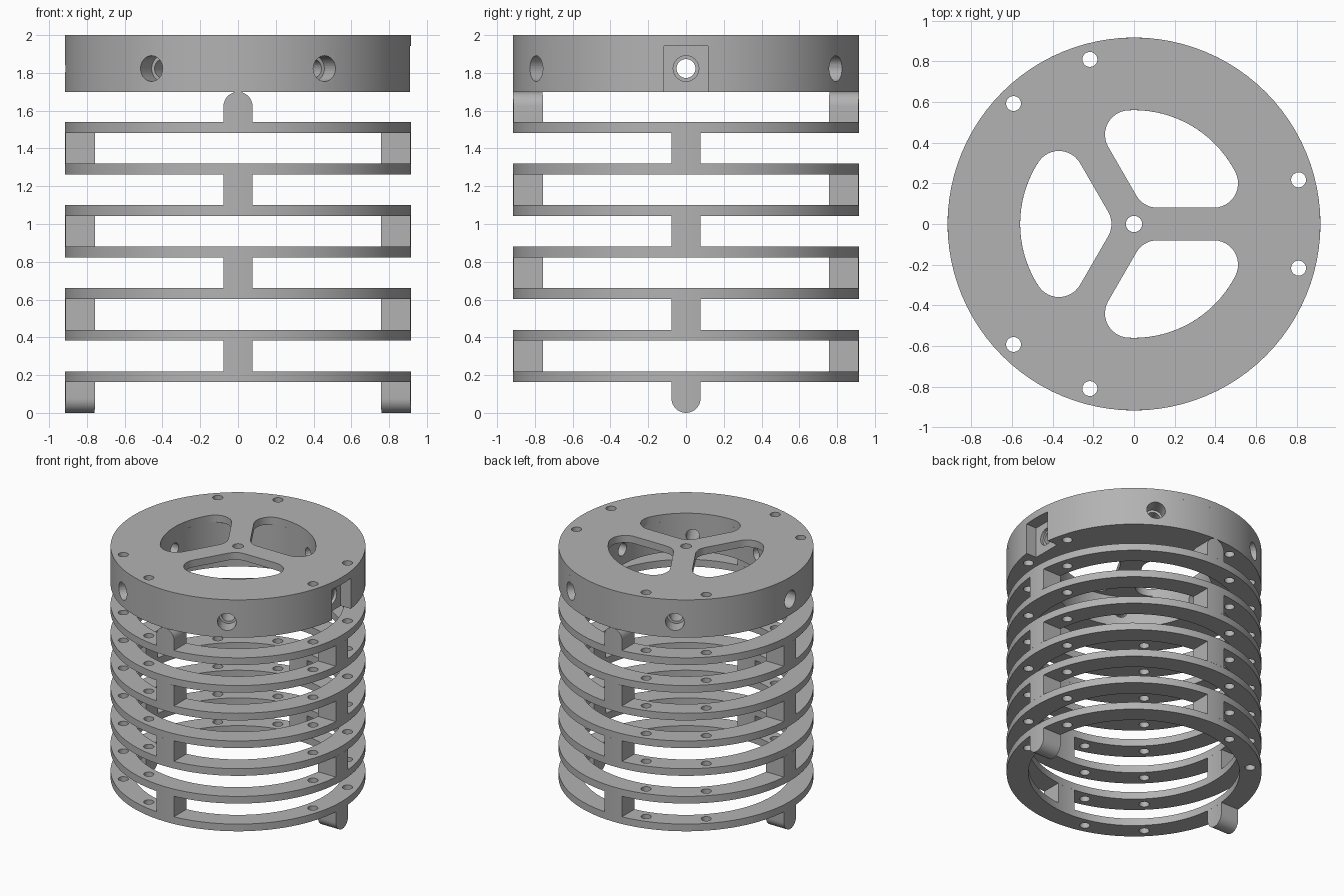
import bpy, bmesh
from math import sin, cos, sqrt, asin, radians, pi
from mathutils import Matrix, Vector

cube = bpy.data.objects.get("Cube")
if cube:
    bpy.data.objects.remove(cube)

R, R_IN = 0.917, 0.76          # ring radii
CORE = 0.56                    # cap cavity radius
T, PITCH, FOOT = 0.057, 0.22, 0.163
HALF = 0.077                   # half width of a post
CAP_Z, HOLE_Z = 1.70, 1.823

grey = bpy.data.materials.new("plain_grey")
grey.use_nodes = True
colour = (0.45, 0.45, 0.45, 1)
grey.diffuse_color = colour
grey.node_tree.nodes["Principled BSDF"].inputs["Base Color"].default_value = colour


def finish(name, bm, smooth=True):
    bmesh.ops.recalc_face_normals(bm, faces=bm.faces[:])
    mesh = bpy.data.meshes.new(name)
    bm.to_mesh(mesh)
    bm.free()
    mesh.materials.append(grey)
    ob = bpy.data.objects.new(name, mesh)
    bpy.context.collection.objects.link(ob)
    if smooth:
        shade(ob)
    return ob


def shade(ob):
    bpy.ops.object.select_all(action='DESELECT')
    ob.select_set(True)
    bpy.context.view_layer.objects.active = ob
    bpy.ops.object.shade_smooth_by_angle(angle=radians(30))


def arc(cx, cy, r, a, b, n):
    return [(cx + r * cos(radians(a + (b - a) * i / n)),
             cy + r * sin(radians(a + (b - a) * i / n))) for i in range(n + 1)]


def circle(r, n, cx=0, cy=0):
    return arc(cx, cy, r, 0, 360, n)[:-1]


def slab(name, loops, z, height):
    """Extrude an outline with holes into a solid plate."""
    bm = bmesh.new()
    for pts in loops:
        vs = [bm.verts.new((x, y, z)) for x, y in pts]
        for i, v in enumerate(vs):
            bm.edges.new((vs[i - 1], v))
    bmesh.ops.triangle_fill(bm, use_beauty=True, edges=bm.edges[:], normal=(0, 0, 1))
    res = bmesh.ops.extrude_face_region(bm, geom=bm.faces[:], use_keep_orig=True)
    top = [g for g in res["geom"] if isinstance(g, bmesh.types.BMVert)]
    bmesh.ops.translate(bm, verts=top, vec=(0, 0, height))
    return finish(name, bm)


# Six small vertical holes shared by every layer
bolt_holes = [circle(0.037, 20, 0.838 * cos(radians(a + s)), 0.838 * sin(radians(a + s)))
              for a in (0, 120, 240) for s in (-15, 15)]

# Stacked rings
for k in range(7):
    slab(f"ring_{k + 1}", [circle(R, 96), circle(R_IN, 96)] + bolt_holes,
         FOOT + k * PITCH, T)


def post(name, angle, z0, z1, round_low=False, round_high=False):
    """Post between rings, curved inside and out, with optional round end."""
    bm = bmesh.new()
    n, cols = 16, []
    for i in range(n + 1):
        y = -HALF * cos(pi * i / n)
        drop = HALF - sqrt(max(0, HALF * HALF - y * y))
        lo, hi = z0 + drop * round_low, z1 - drop * round_high
        xi, xo = sqrt(R_IN ** 2 - y * y), sqrt(R ** 2 - y * y)
        cols.append([bm.verts.new(p) for p in
                     ((xi, y, lo), (xo, y, lo), (xo, y, hi), (xi, y, hi))])
    for a, b in zip(cols, cols[1:]):
        for j in range(4):
            bm.faces.new((a[j - 1], a[j], b[j], b[j - 1]))
    bm.faces.new(cols[0])
    bm.faces.new(cols[-1])
    bmesh.ops.rotate(bm, verts=bm.verts[:], matrix=Matrix.Rotation(radians(angle), 3, 'Z'))
    finish(name, bm)


# Posts alternate between the side pair and the front and back pair
for k in range(8):
    z0 = 0 if k == 0 else FOOT + (k - 1) * PITCH + T
    z1 = CAP_Z if k == 7 else FOOT + k * PITCH
    pair = (("left", 0), ("right", 180)) if k % 2 == 0 else (("back", 90), ("front", 270))
    for side, angle in pair:
        post(f"{side}_post_{k + 1}", angle, z0, z1, k == 0, k == 7)


def window(angle):
    """Rounded opening between two spokes of the cap plate."""
    f = 0.12
    c = CORE - f
    t = 60 - asin((0.08 + f) / c) * 180 / pi
    cx, cy = c * cos(radians(t)), c * sin(radians(t))
    pts = arc(cx, -cy, f, -150, -t, 12) + arc(0, 0, CORE, -t, t, 24)[1:]
    pts += arc(cx, cy, f, t, 150, 12)[1:]
    pts += arc((0.08 + f) / sin(radians(60)), 0, f, 150, 210, 8)
    rot = Matrix.Rotation(radians(angle), 2)
    return [tuple(rot @ Vector(p)) for p in pts]


# Spoked cap plate
slab("cap_plate", [circle(R, 96), circle(0.04, 24)] + [window(a) for a in (60, 180, 300)]
     + bolt_holes, 2 - T, T)

# Cap rim with a square pocket on its left side
pocket, floor = 0.117, 0.82
edge = asin(pocket / R) * 180 / pi
rim_outline = arc(0, 0, R, edge, 360 - edge, 92) + [(floor, -pocket), (floor, pocket)]
rim = slab("cap_rim", [rim_outline, circle(CORE, 96)] + bolt_holes, CAP_Z, 2 - T - CAP_Z)

# Stepped radial holes through the rim
bm = bmesh.new()
steps = ((0.45, 0.05), (0.797, 0.05), (0.797, 0.068), (1.0, 0.068))
for k in range(6):
    spin = Matrix.Rotation(radians(60 * k), 3, 'Z')
    loops = [[bm.verts.new(spin @ Vector((x, y, HOLE_Z + z))) for y, z in circle(r, 32)]
             for x, r in steps]
    for a, b in zip(loops, loops[1:]):
        for i in range(32):
            bm.faces.new((a[i - 1], a[i], b[i], b[i - 1]))
    bm.faces.new(loops[0])
    bm.faces.new(loops[-1])
cutter = finish("radial_hole_cutter", bm, False)
cut = rim.modifiers.new("radial_holes", 'BOOLEAN')
cut.operation, cut.solver, cut.object = 'DIFFERENCE', 'EXACT', cutter
bpy.ops.object.select_all(action='DESELECT')
bpy.context.view_layer.objects.active = rim
rim.select_set(True)
bpy.ops.object.modifier_move_to_index(modifier="radial_holes", index=0)
bpy.ops.object.modifier_apply(modifier="radial_holes")
bpy.data.objects.remove(cutter)
shade(rim)
